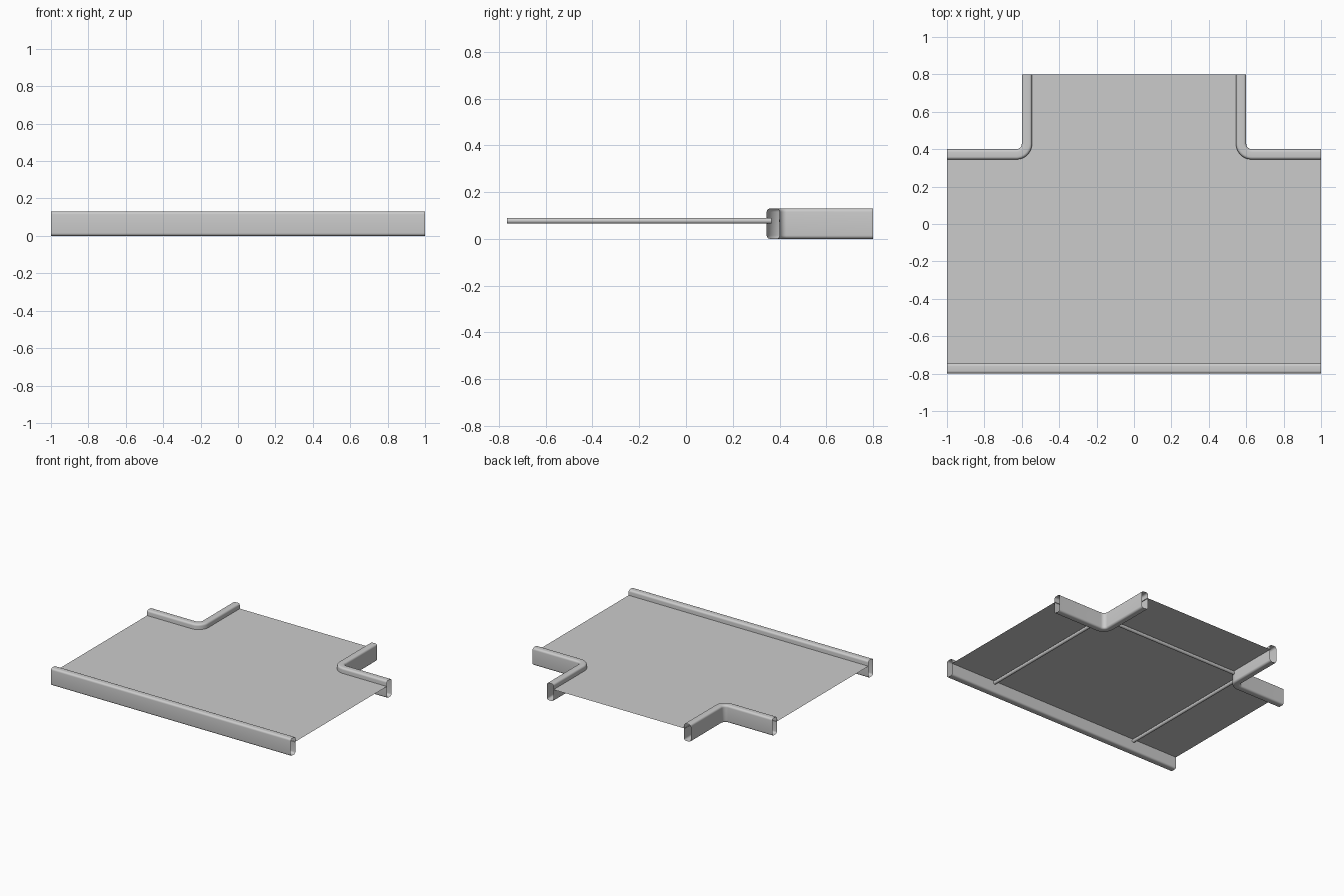
import bpy, bmesh
from math import sin, cos, pi

if "Cube" in bpy.data.objects:
    bpy.data.objects.remove(bpy.data.objects["Cube"])

W, H, R = 0.055, 0.13, 0.015      # rail width, height, edge radius
CX, CY, CR = 0.63, 0.43, 0.03     # corner bend centre and outer radius
DECK_Z = 0.09


def finish(name, bm, smooth=True):
    bmesh.ops.recalc_face_normals(bm, faces=bm.faces)
    me = bpy.data.meshes.new(name)
    bm.to_mesh(me)
    bm.free()
    ob = bpy.data.objects.new(name, me)
    bpy.context.collection.objects.link(ob)
    if smooth:
        bpy.ops.object.select_all(action='DESELECT')
        ob.select_set(True)
        bpy.context.view_layer.objects.active = ob
        bpy.ops.object.shade_smooth_by_angle(angle=pi / 6)
    return ob


def section(n=5):
    """Rounded rectangle: u = distance in from the outer wall, z = height."""
    pts = []
    for k, (u, z) in enumerate([(W - R, H - R), (R, H - R), (R, R), (W - R, R)]):
        for i in range(n + 1):
            a = (k + i / n) * pi / 2
            pts.append((u + R * cos(a), z + R * sin(a)))
    return pts


def corner_path(u, n=12):
    """Bent wall line on the right side, offset u towards the deck."""
    pts = [(1.0, CY - CR - u)]
    for i in range(n + 1):
        a = 1.5 * pi - i / n * pi / 2
        pts.append((CX + (CR + u) * cos(a), CY + (CR + u) * sin(a)))
    return pts + [(CX - CR - u, 0.8)]


def front_path(u):
    return [(-1.0, -0.8 + u), (1.0, -0.8 + u)]


def rail(name, path, side=1):
    """Open-ended thin-walled rail swept along a path."""
    bm = bmesh.new()
    rows = [[bm.verts.new((side * x, y, z)) for x, y in path(u)] for u, z in section()]
    for a, b in zip(rows, rows[1:] + rows[:1]):
        for i in range(len(a) - 1):
            bm.faces.new((a[i], a[i + 1], b[i + 1], b[i]))
    finish(name, bm)


def bar(name, loc, length, axis):
    """Round support bar under the deck."""
    bm = bmesh.new()
    bmesh.ops.create_cone(bm, cap_ends=True, segments=16, radius1=0.0125,
                          radius2=0.0125, depth=length)
    ob = finish(name, bm)
    ob.location = loc
    ob.rotation_euler = (pi / 2, 0, 0) if axis == 'Y' else (0, pi / 2, 0)


# Side rails
rail("front_rail", front_path)
rail("right_corner_rail", corner_path, 1)
rail("left_corner_rail", corner_path, -1)

# T-shaped sheet deck, edges tucked into the rails
inset = W - 0.005
half = corner_path(inset)
outline = ([(-1, -0.8 + inset), (1, -0.8 + inset)] + half
           + [(-x, y) for x, y in reversed(half)])
bm = bmesh.new()
bm.faces.new([bm.verts.new((x, y, DECK_Z)) for x, y in outline])
finish("deck", bm, smooth=False)

# Support bars below the deck
bar_z = DECK_Z - 0.0127
for label, s in (("right", 1), ("left", -1)):
    bar(label + "_support_bar", (s * 0.62, -0.2, bar_z), 1.13, 'Y')
bar("back_support_bar", (0, 0.41, bar_z), 1.13, 'X')
